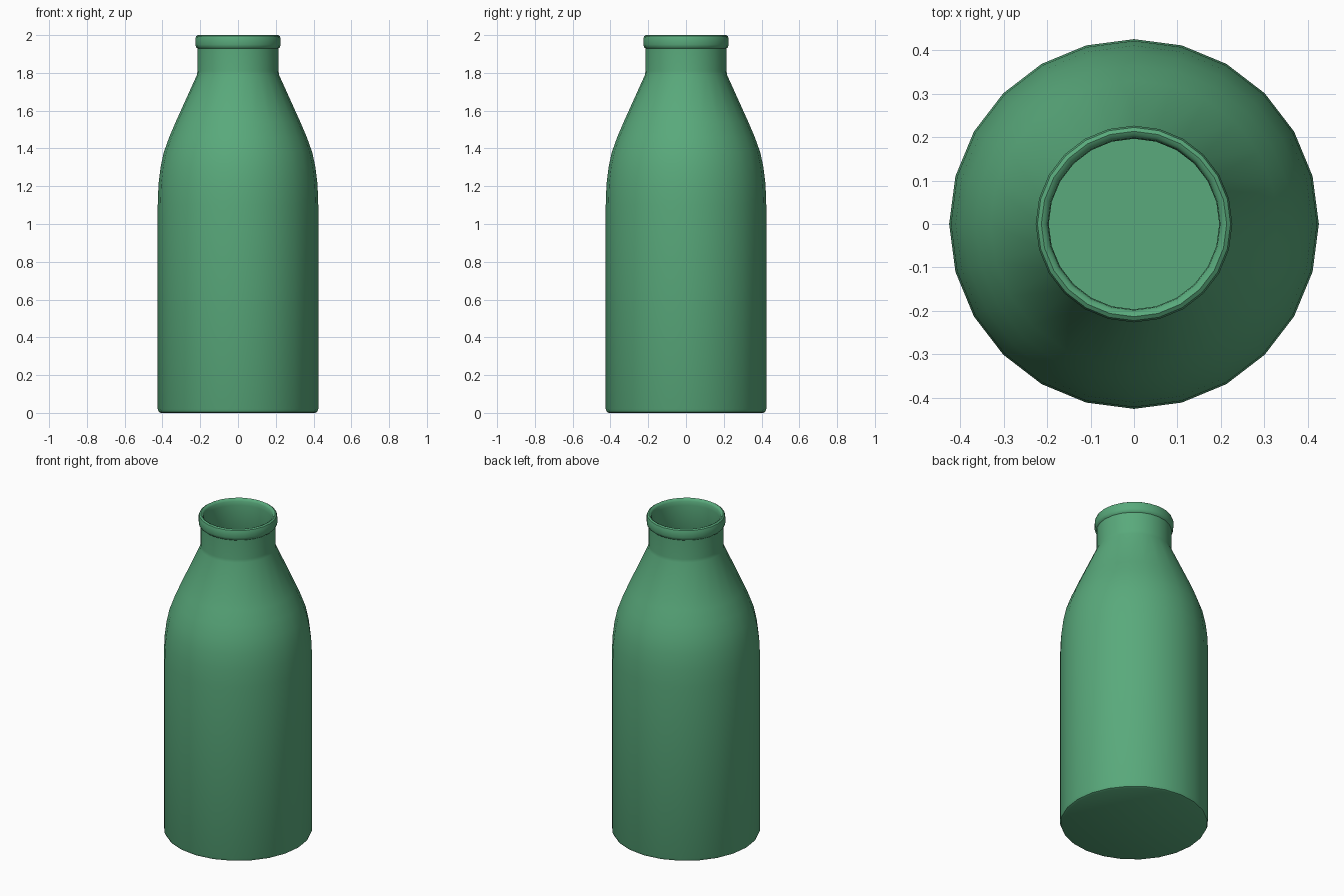
import bpy, bmesh, math

if "Cube" in bpy.data.objects:
    bpy.data.objects.remove(bpy.data.objects["Cube"])

SIDES = 24

# Closed wall profile (radius, height): outside from base to lip, then inside back down
outer = [(0.0, 0.0), (0.408, 0.0), (0.419, 0.005), (0.425, 0.02), (0.425, 1.10),
         (0.421, 1.21), (0.410, 1.30), (0.393, 1.38), (0.364, 1.46), (0.330, 1.54),
         (0.217, 1.79), (0.215, 1.81), (0.215, 1.93)]
lip = [(0.222, 1.936), (0.226, 1.95), (0.226, 1.98), (0.222, 1.994), (0.213, 2.0),
       (0.204, 1.996), (0.198, 1.985)]
inner = [(0.196, 1.96), (0.196, 1.80), (0.310, 1.54), (0.344, 1.46), (0.373, 1.38),
         (0.390, 1.30), (0.401, 1.21), (0.405, 1.10), (0.405, 0.04), (0.390, 0.02),
         (0.0, 0.02)]
profile = outer + lip + inner

# Lathe the profile around z
bm = bmesh.new()
rings = []
for r, z in profile:
    if r == 0:
        rings.append([bm.verts.new((0, 0, z))])
    else:
        rings.append([bm.verts.new((r * math.cos(2 * math.pi * i / SIDES),
                                    r * math.sin(2 * math.pi * i / SIDES), z))
                      for i in range(SIDES)])
for a, b in zip(rings, rings[1:]):
    for i in range(SIDES):
        j = (i + 1) % SIDES
        if len(a) == 1:
            bm.faces.new((a[0], b[j], b[i]))
        elif len(b) == 1:
            bm.faces.new((a[i], a[j], b[0]))
        else:
            bm.faces.new((a[i], a[j], b[j], b[i]))
bmesh.ops.recalc_face_normals(bm, faces=bm.faces)
mesh = bpy.data.meshes.new("bottle")
bm.to_mesh(mesh)
bm.free()

bottle = bpy.data.objects.new("bottle", mesh)
bpy.context.collection.objects.link(bottle)

# Green glass colour
mat = bpy.data.materials.new("green")
mat.diffuse_color = (0.10, 0.40, 0.20, 1)
mat.use_nodes = True
mat.node_tree.nodes["Principled BSDF"].inputs["Base Color"].default_value = mat.diffuse_color
mesh.materials.append(mat)

# Smooth shading
bpy.context.view_layer.objects.active = bottle
bottle.select_set(True)
bpy.ops.object.shade_smooth_by_angle(angle=math.radians(40))
